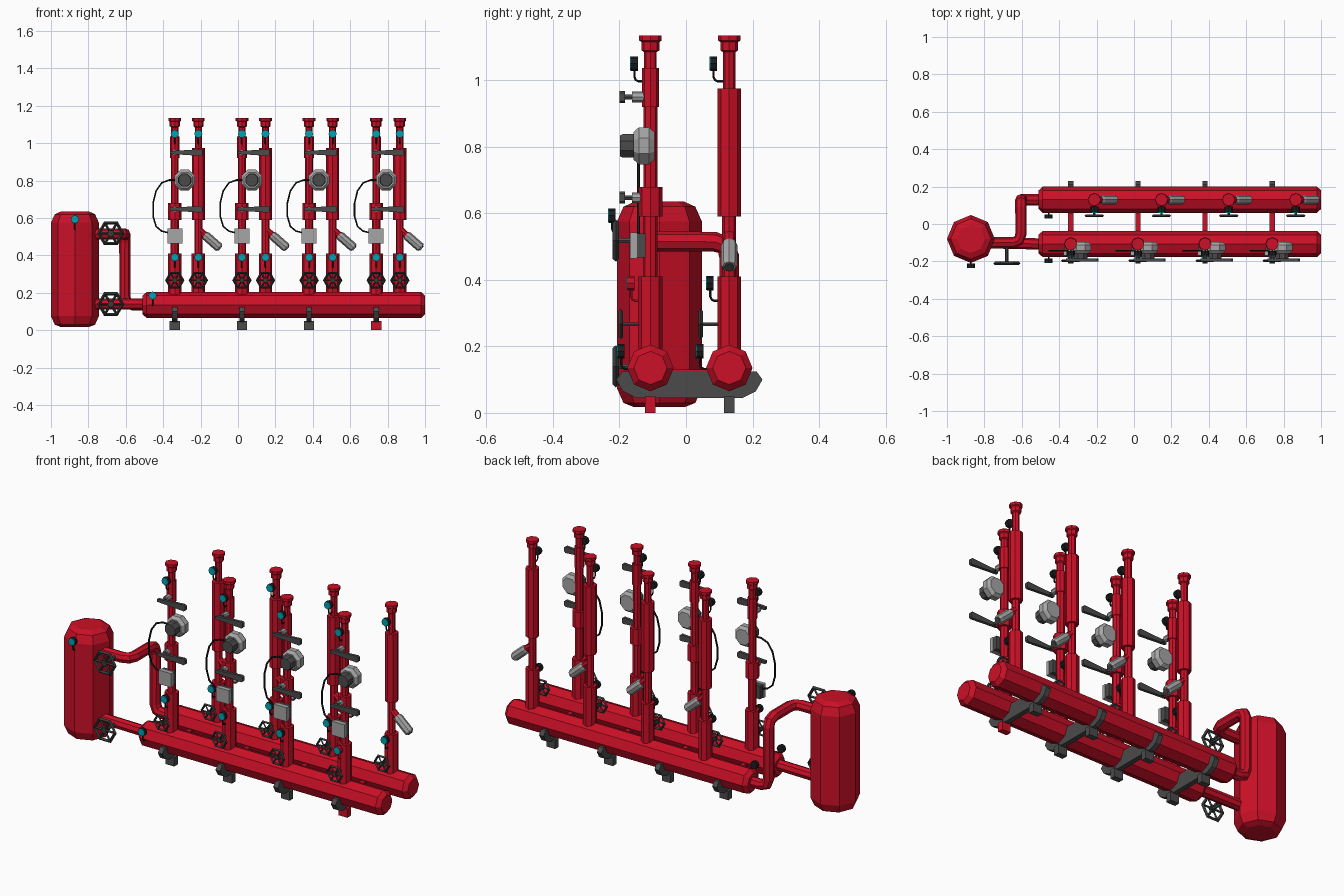
import bpy, bmesh, math
from mathutils import Vector

if "Cube" in bpy.data.objects:
    bpy.data.objects.remove(bpy.data.objects["Cube"])


def material(name, rgb):
    m = bpy.data.materials.new(name)
    m.diffuse_color = (*rgb, 1)
    m.use_nodes = True
    m.node_tree.nodes["Principled BSDF"].inputs["Base Color"].default_value = m.diffuse_color
    return m


RED = material("red_paint", (0.6, 0.005, 0.02))
DARK = material("dark_grey", (0.07, 0.07, 0.07))
WHEEL = material("charcoal", (0.04, 0.045, 0.045))
BLACK = material("black", (0.012, 0.012, 0.013))
GREY = material("light_grey", (0.38, 0.38, 0.38))
CYAN = material("gauge_cyan", (0.0, 0.36, 0.47))


def finish(name, bm, mat):
    bmesh.ops.remove_doubles(bm, verts=bm.verts, dist=1e-5)
    bmesh.ops.recalc_face_normals(bm, faces=bm.faces)
    me = bpy.data.meshes.new(name)
    bm.to_mesh(me)
    bm.free()
    me.materials.append(mat)
    ob = bpy.data.objects.new(name, me)
    bpy.context.collection.objects.link(ob)
    return ob


def lathe(name, profile, origin, axis, mat, n=8, phase=0.0, ring=False):
    """Revolve (radius, distance) points about an axis; ring closes the profile on itself."""
    a, o = Vector(axis).normalized(), Vector(origin)
    u = Vector((1, 0, 0)) if abs(a.x) < 0.1 else Vector((0, 1, 0))
    v = a.cross(u)
    if ring:
        profile = list(profile) + [profile[0]]
    else:
        profile = [(0, profile[0][1])] + list(profile) + [(0, profile[-1][1])]
    bm = bmesh.new()
    rows = []
    for r, t in profile:
        rows.append([bm.verts.new(o + a * t + r * (u * math.cos(phase + k * math.tau / n)
                                                   + v * math.sin(phase + k * math.tau / n)))
                     for k in range(n)])
    for p, q in zip(rows, rows[1:]):
        for k in range(n):
            bm.faces.new((p[k], p[(k + 1) % n], q[(k + 1) % n], q[k]))
    return finish(name, bm, mat)


def rod(name, a, b, r, mat, n=8):
    a, b = Vector(a), Vector(b)
    return lathe(name, [(r, 0), (r, (b - a).length)], a, b - a, mat, n)


def prism(name, pts, axis, lo, hi, mat):
    """Extrude a 2D outline along x (outline in y,z) or y (outline in x,z)."""
    bm = bmesh.new()
    put = (lambda p, d: (d, p[0], p[1])) if axis == 'x' else (lambda p, d: (p[0], d, p[1]))
    f = bm.faces.new([bm.verts.new(put(p, lo)) for p in pts])
    g = bmesh.ops.extrude_face_region(bm, geom=[f])
    shift = Vector(put((0, 0), hi - lo))
    bmesh.ops.translate(bm, vec=shift, verts=[e for e in g['geom'] if isinstance(e, bmesh.types.BMVert)])
    return finish(name, bm, mat)


def box(name, x, y, z, mat):
    return prism(name, [(x[0], z[0]), (x[1], z[0]), (x[1], z[1]), (x[0], z[1])], 'y', y[0], y[1], mat)


def tube(name, pts, r, mat, res=2):
    cu = bpy.data.curves.new(name, 'CURVE')
    cu.dimensions = '3D'
    cu.bevel_depth, cu.bevel_resolution, cu.use_fill_caps = r, res, True
    s = cu.splines.new('POLY')
    s.points.add(len(pts) - 1)
    for p, c in zip(s.points, pts):
        p.co = (*c, 1)
    s.use_smooth = False
    cu.materials.append(mat)
    ob = bpy.data.objects.new(name, cu)
    bpy.context.collection.objects.link(ob)
    bpy.ops.object.select_all(action='DESELECT')
    ob.select_set(True)
    bpy.context.view_layer.objects.active = ob
    bpy.ops.object.convert(target='MESH')
    return ob


def gauge(name, x, y, z, wall, body=BLACK):
    lathe(name + "_body", [(0.022, 0), (0.022, 0.02)], (x, y - 0.01, z), (0, 1, 0), body)
    lathe(name + "_dial", [(0.021, 0), (0.021, 0.003)], (x, y - 0.013, z), (0, 1, 0), CYAN)
    tube(name + "_stem", [(x, y, z - 0.015), (x, y, z - 0.04), (x, y + 0.004, z - 0.049),
                          (x, y + 0.012, z - 0.053), (x, wall, z - 0.053)], 0.004, body, 1)


def handwheel(name, x, y, z, r, wall):
    w = r * 0.13
    lathe(name + "_rim", [(r, 0), (r - w, w), (r - 2 * w, 0), (r - w, -w)], (x, y, z), (0, 1, 0),
          WHEEL, 6, ring=True)
    for k in range(3):
        c = Vector((math.cos(k * math.pi / 3), 0, math.sin(k * math.pi / 3))) * (r - w)
        o = Vector((x, y, z))
        rod(name + "_spoke", o - c, o + c, w * 0.7, WHEEL, 4)
    lathe(name + "_hub", [(r * 0.25, -w), (r * 0.25, w)], (x, y, z), (0, 1, 0), WHEEL, 6)
    rod(name + "_spindle", (x, y, z), (x, wall, z), r * 0.12, DARK, 6)


def lever_valve(x, z):
    y = YF
    lathe("valve_bonnet", [(0.016, 0), (0.016, 0.05)], (x, y - 0.055, z), (0, 1, 0), GREY)
    rod("valve_spindle", (x, y - 0.09, z), (x, y - 0.05, z), 0.008, DARK, 6)
    prism("valve_lever", [(x - 0.025, z - 0.008), (x + 0.03, z - 0.011), (x + 0.14, z - 0.018),
                          (x + 0.148, z - 0.012), (x + 0.148, z + 0.012), (x + 0.14, z + 0.018),
                          (x + 0.03, z + 0.011), (x - 0.025, z + 0.008)], 'y', y - 0.093, y - 0.077, DARK)


YF, YB, ZH = -0.107, 0.13, 0.135
UP = (0, 0, 1)

# separator tank with gauge
lathe("tank", [(0.075, 0.017), (0.108, 0.03), (0.128, 0.075), (0.128, 0.575), (0.108, 0.62), (0.075, 0.635)],
      (-0.872, -0.08, 0), UP, RED)
gauge("tank_gauge", -0.872, -0.222, 0.593, -0.195)

# supply and return headers
for name, y in (("front_header", YF), ("back_header", YB)):
    lathe(name, [(0.05, 0), (0.07, 0.022), (0.07, 1.488), (0.05, 1.51)], (-0.51, y, ZH), (1, 0, 0), RED)
    gauge(name + "_gauge", -0.457, y - 0.088, 0.185, y - 0.06)

# pipes from tank to headers, with large handwheels
rod("lower_tank_pipe", (-0.8, -0.1, 0.14), (-0.49, -0.107, 0.14), 0.03, RED)
zt, xv = 0.515, -0.605
tube("upper_tank_pipe", [(-0.8, -0.1, zt), (xv - 0.045, -0.1, zt), (xv - 0.012, -0.088, zt), (xv, -0.055, zt),
                         (xv, YB - 0.045, zt), (xv, YB - 0.012, zt - 0.012), (xv, YB, zt - 0.045),
                         (xv, YB, ZH + 0.045), (xv + 0.012, YB, ZH + 0.012), (xv + 0.045, YB, ZH),
                         (-0.49, YB, ZH)], 0.03, RED)
for z in (0.14, 0.518):
    handwheel("tank_handwheel", -0.68, -0.211, z, 0.073, -0.1)

TOP = [(0.019, 1.03), (0.019, 1.085), (0.027, 1.09), (0.027, 1.115), (0.034, 1.12), (0.034, 1.135)]
FRONT = [(0.037, 0.19), (0.037, 0.41), (0.022, 0.41), (0.022, 0.59), (0.036, 0.59), (0.036, 0.68),
         (0.021, 0.68), (0.021, 0.92), (0.026, 0.92), (0.026, 1.037)] + TOP[1:]
FRONT.insert(10, (0.019, 1.037))
BACK = [(0.036, 0.19), (0.036, 0.41), (0.021, 0.41), (0.021, 0.59), (0.035, 0.59), (0.035, 0.975),
        (0.019, 0.975)] + TOP[1:]

for i in range(4):
    x = -0.338 + i * 0.359
    xb = x + 0.126
    last = RED if i == 3 else None

    # risers with gauges and handwheels
    lathe("front_riser", FRONT, (x, YF, 0), UP, RED)
    lathe("back_riser", BACK, (xb, YB, 0), UP, RED)
    gauge("front_upper_gauge", x, YF - 0.048, 1.05, YF)
    gauge("front_lower_gauge", x, YF - 0.058, 0.39, YF, last or BLACK)
    gauge("back_upper_gauge", xb, YB - 0.047, 1.05, YB)
    gauge("back_lower_gauge", xb, YB - 0.057, 0.39, YB)
    handwheel("front_handwheel", x, YF - 0.089, 0.267, 0.052, YF)
    handwheel("back_handwheel", xb, YB - 0.086, 0.267, 0.052, YB)

    # lever valves
    lever_valve(x, 0.95)
    lever_valve(x, 0.647)

    # pump with motor
    xp = x + 0.053
    lathe("pump_body", [(0.045, -0.158), (0.06, -0.142), (0.06, -0.112), (0.045, -0.095)],
          (xp, 0, 0.803), (0, 1, 0), GREY, 8, math.pi / 8)
    lathe("pump_motor", [(0.034, -0.198), (0.038, -0.19), (0.038, -0.15)],
          (xp, 0, 0.803), (0, 1, 0), DARK, 8, math.pi / 8)

    # control box and its cable
    box("control_box_front", (x - 0.04, x + 0.04), (-0.168, -0.148), (0.465, 0.543), GREY)
    box("control_box_back", (x - 0.037, x + 0.037), (-0.148, -0.122), (0.468, 0.54), DARK)
    tube("pump_cable", [(x + dx, -0.143, z) for dx, z in
                        ((0.02, 0.803), (-0.03, 0.803), (-0.07, 0.788), (-0.1, 0.745), (-0.116, 0.68),
                         (-0.116, 0.61), (-0.1, 0.555), (-0.07, 0.53), (-0.03, 0.52))], 0.005, BLACK, 1)

    # angled actuator on the return riser
    d = (0.75, 0, -0.66)
    o = (xb, YB, 0.54)
    lathe("actuator_branch", [(0.018, 0), (0.018, 0.06)], o, d, RED)
    lathe("actuator_head", [(0.02, 0.045), (0.025, 0.055), (0.025, 0.145), (0.02, 0.152)], o, d, GREY)
    lathe("actuator_cap", [(0.015, 0.152), (0.015, 0.157)], o, d, DARK)

    # support bracket with feet
    prism("support_bracket", [(-0.21, 0.1), (-0.19, 0.125), (0.212, 0.125), (0.23, 0.1), (0.21, 0.065),
                              (0.17, 0.045), (-0.15, 0.045), (-0.19, 0.065)], 'x', x - 0.014, x + 0.014, DARK)
    box("bracket_tie", (x - 0.013, x + 0.013), (-0.06, 0.08), (0.124, 0.13), RED)
    for y in (YF, YB):
        box("foot", (x - 0.027, x + 0.027), (y - 0.016, y + 0.016), (0, 0.05), last if last and y == YF else DARK)
